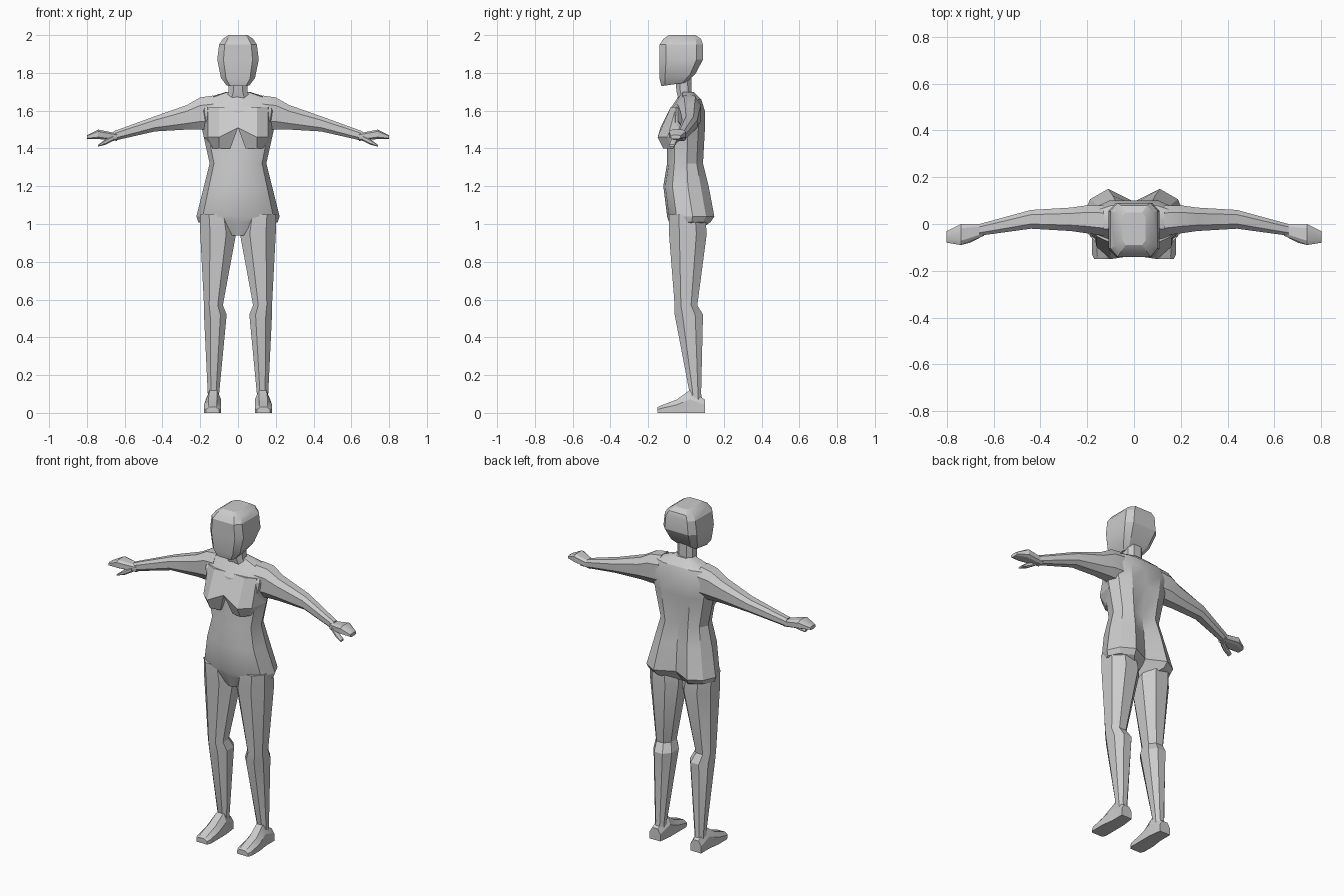
import bpy, bmesh, math
from mathutils import Vector

if "Cube" in bpy.data.objects:
    bpy.data.objects.remove(bpy.data.objects["Cube"])

grey = (.6, .6, .6, 1)
material = bpy.data.materials.new("plain grey")
material.use_nodes = True
material.diffuse_color = grey
material.node_tree.nodes["Principled BSDF"].inputs["Base Color"].default_value = grey


def loft(name, rings, mirror=False):
    """Skin a list of equal point rings, cap both ends, optionally mirror in x."""
    bm = bmesh.new()
    loops = [[bm.verts.new(point) for point in ring] for ring in rings]
    for lower, upper in zip(loops, loops[1:]):
        for i in range(len(lower)):
            bm.faces.new((lower[i - 1], lower[i], upper[i], upper[i - 1]))
    bm.faces.new(loops[0])
    bm.faces.new(loops[-1])
    bmesh.ops.recalc_face_normals(bm, faces=bm.faces)
    mesh = bpy.data.meshes.new(name)
    bm.to_mesh(mesh)
    bm.free()
    mesh.materials.append(material)
    part = bpy.data.objects.new(name, mesh)
    bpy.context.collection.objects.link(part)
    bpy.ops.object.select_all(action='DESELECT')
    part.select_set(True)
    bpy.context.view_layer.objects.active = part
    bpy.ops.object.shade_smooth_by_angle(angle=math.radians(25))
    if mirror:
        part.modifiers.new("mirror", 'MIRROR')


def octagon(left, right, front, back, cut):
    """Corners of a rectangle with its four corners cut off."""
    middle = Vector((left + right, front + back)) / 2
    half = Vector((right - left, back - front)) / 2
    corners = []
    for u, v in ((1, 1), (-1, 1), (-1, -1), (1, -1)):
        pair = [Vector((u, v * cut)), Vector((u * cut, v))]
        if u * v < 0:
            pair.reverse()
        corners += [middle + half * corner for corner in pair]
    return corners


def level_rings(rows, cut):
    """Horizontal rings from rows of height, left, right, front, back."""
    return [[Vector((x, y, z)) for x, y in octagon(*box, cut)] for z, *box in rows]


def upright_rings(rows, cut):
    """Rings along the arm from rows of reach, front, back, bottom, top."""
    return [[Vector((x, y, z)) for y, z in octagon(*box, cut)] for x, *box in rows]


def torso_ring(height, width, front, back):
    """Rounded outline whose spine groove deepens toward the hips."""
    groove = max(0, 1.5 - height) * .12
    middle = (front + back) / 2
    side = [Vector((width / 2, front + .01)),
            Vector((width * .85, front * .6 + middle * .4)),
            Vector((width, middle + .01)),
            Vector((width * .85, back * .65 + middle * .35)),
            Vector((width / 2, back))]
    other = [Vector((-p.x, p.y)) for p in reversed(side)]
    outline = [Vector((0, front)), *side, Vector((0, back - groove)), *other]
    return [Vector((p.x, p.y, height)) for p in outline]


def bust_ring(height, inner, outer, front, lift):
    """Half of the chest front, raised along the middle of the body."""
    return [Vector((inner, 0, height + lift)),
            Vector((outer, 0, height)),
            Vector((outer - .02, front * .65, height)),
            Vector((.1, front, height)),
            Vector((inner, front * .9, height + lift))]


def foot_ring(y, inner, outer, top):
    """Flat-soled section with a bevelled instep."""
    inset = (outer - inner) / 4
    side = top * .6
    outline = ((inner, 0), (outer, 0), (outer, side),
               (outer - inset, top), (inner + inset, top), (inner, side))
    return [Vector((x, y, z)) for x, z in outline]


# Torso: height, half width, front, back
loft("torso", [torso_ring(*row) for row in (
    (.94, .05, -.07, .03),
    (1.01, .21, -.09, .13),
    (1.04, .22, -.1, .15),
    (1.2, .18, -.12, .12),
    (1.32, .15, -.1, .09),
    (1.5, .19, -.1, .1),
    (1.6, .21, -.09, .1),
    (1.66, .19, -.05, .08),
    (1.7, .06, -.03, .04))])

# Bust, sloping out from the chest and undercut below
loft("bust", [bust_ring(*row) for row in (
    (1.62, 0, .18, -.08, 0),
    (1.46, 0, .18, -.15, .05),
    (1.4, .04, .15, -.12, 0))], mirror=True)

# Neck
loft("neck", level_rings((
    (1.66, -.07, .07, -.04, .05),
    (1.7, -.05, .05, -.05, .03),
    (1.8, -.05, .05, -.06, .03)), .5))

# Head: height, half width, front, back; the jaw rises to the nape
head = level_rings([(z, -w, w, front, back) for z, w, front, back in (
    (1.74, .06, -.13, 0),
    (1.78, .09, -.14, .05),
    (1.87, .11, -.14, .09),
    (1.95, .1, -.14, .09),
    (1.98, .08, -.12, .08),
    (2, .05, -.09, .05))], .7)
for point in head[0] + head[1]:
    point.z += (point.y + .06) * .14
loft("head", head)

# Legs, with the inner thighs meeting at the crotch
loft("leg", level_rings((
    (1.05, .03, .2, -.09, .1),
    (.95, .01, .2, -.09, .11),
    (.57, .08, .18, -.06, .06),
    (.52, .06, .18, -.06, .09),
    (.1, .1, .16, .02, .08),
    (.05, .1, .16, 0, .09)), .45), mirror=True)

# Feet, from toe to heel
loft("foot", [foot_ring(*row) for row in (
    (-.15, .1, .17, .03),
    (-.13, .09, .18, .04),
    (-.05, .09, .18, .07),
    (.02, .09, .17, .12),
    (.1, .1, .17, .07))], mirror=True)

# Arms, hands and thumbs
loft("arm", upright_rings((
    (.13, -.05, .08, 1.5, 1.68),
    (.2, -.04, .08, 1.5, 1.67),
    (.27, -.03, .07, 1.5, 1.63),
    (.44, -.02, .06, 1.49, 1.57),
    (.66, -.05, 0, 1.44, 1.49)), .5), mirror=True)
loft("hand", upright_rings((
    (.64, -.05, 0, 1.44, 1.48),
    (.74, -.09, 0, 1.45, 1.5),
    (.8, -.08, -.03, 1.45, 1.47)), .6), mirror=True)
loft("thumb", upright_rings((
    (.66, -.06, -.03, 1.44, 1.47),
    (.7, -.08, -.05, 1.42, 1.45),
    (.74, -.09, -.06, 1.41, 1.42)), .5), mirror=True)
